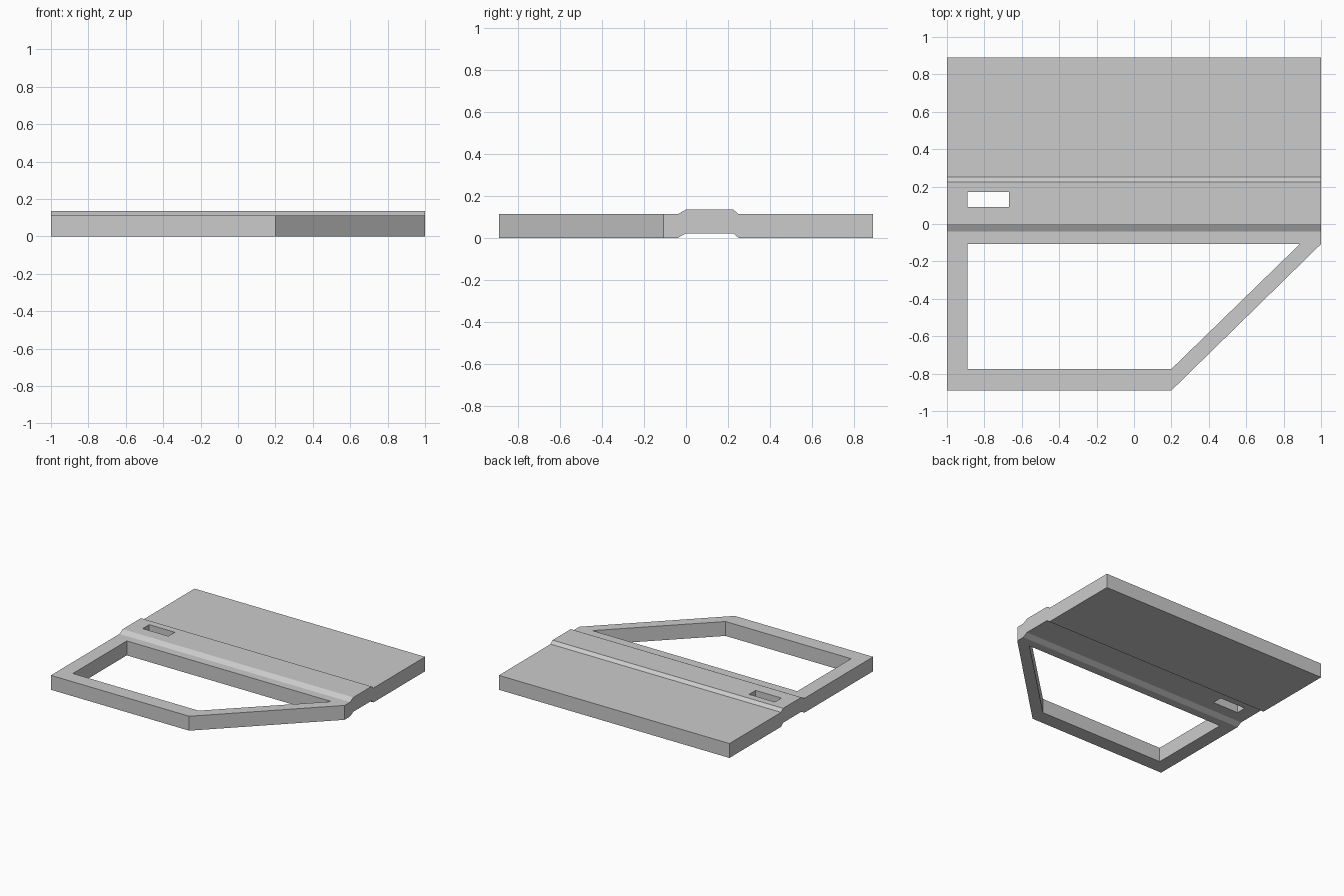
import bpy
import bmesh
from mathutils import Vector

if "Cube" in bpy.data.objects:
    bpy.data.objects.remove(bpy.data.objects["Cube"], do_unlink=True)

THICK = 0.113
RISE = 0.022

grey = bpy.data.materials.new("light_grey")
grey.use_nodes = True
colour = (0.6, 0.6, 0.6, 1.0)
grey.diffuse_color = colour
grey.node_tree.nodes["Principled BSDF"].inputs["Base Color"].default_value = colour


def prism(name, points, offset):
    """Sweep a closed outline along an offset vector into a solid."""
    bm = bmesh.new()
    face = bm.faces.new([bm.verts.new(p) for p in points])
    swept = bmesh.ops.extrude_face_region(bm, geom=[face])["geom"]
    bmesh.ops.translate(bm, vec=Vector(offset),
                        verts=[v for v in swept if isinstance(v, bmesh.types.BMVert)])
    bmesh.ops.recalc_face_normals(bm, faces=bm.faces)
    mesh = bpy.data.meshes.new(name)
    bm.to_mesh(mesh)
    bm.free()
    mesh.materials.append(grey)
    obj = bpy.data.objects.new(name, mesh)
    bpy.context.collection.objects.link(obj)
    return obj


def cutter(name, plan):
    obj = prism(name, [(x, y, -0.1) for x, y in plan], (0, 0, 0.4))
    obj.hide_render = True
    return obj


# Door slab with the raised waist ridge, swept across the width
spine = [(-0.89, 0), (-0.04, 0), (0, RISE), (0.225, RISE), (0.25, 0), (0.89, 0)]
outline = [(-1, y, z) for y, z in spine]
outline += [(-1, y, z + THICK) for y, z in reversed(spine)]
door = prism("door_panel", outline, (2, 0, 0))

# Window opening, sloped front corner and handle slot
cutters = [
    cutter("window_cutter", [(-0.89, -0.775), (0.2, -0.775), (0.887, -0.107), (-0.89, -0.107)]),
    cutter("corner_cutter", [(0.2, -0.89), (0.2, -1.2), (1.3, -1.2), (1.3, -0.107), (1, -0.107)]),
    cutter("handle_slot_cutter", [(-0.89, 0.09), (-0.667, 0.09), (-0.667, 0.17), (-0.89, 0.17)]),
]
for tool in cutters:
    mod = door.modifiers.new(tool.name, "BOOLEAN")
    mod.operation = "DIFFERENCE"
    mod.solver = "EXACT"
    mod.object = tool

# Bake the cuts and discard the cutters
bpy.context.view_layer.update()
graph = bpy.context.evaluated_depsgraph_get()
result = bpy.data.meshes.new_from_object(door.evaluated_get(graph))
door.modifiers.clear()
door.data = result
for tool in cutters:
    bpy.data.objects.remove(tool, do_unlink=True)
